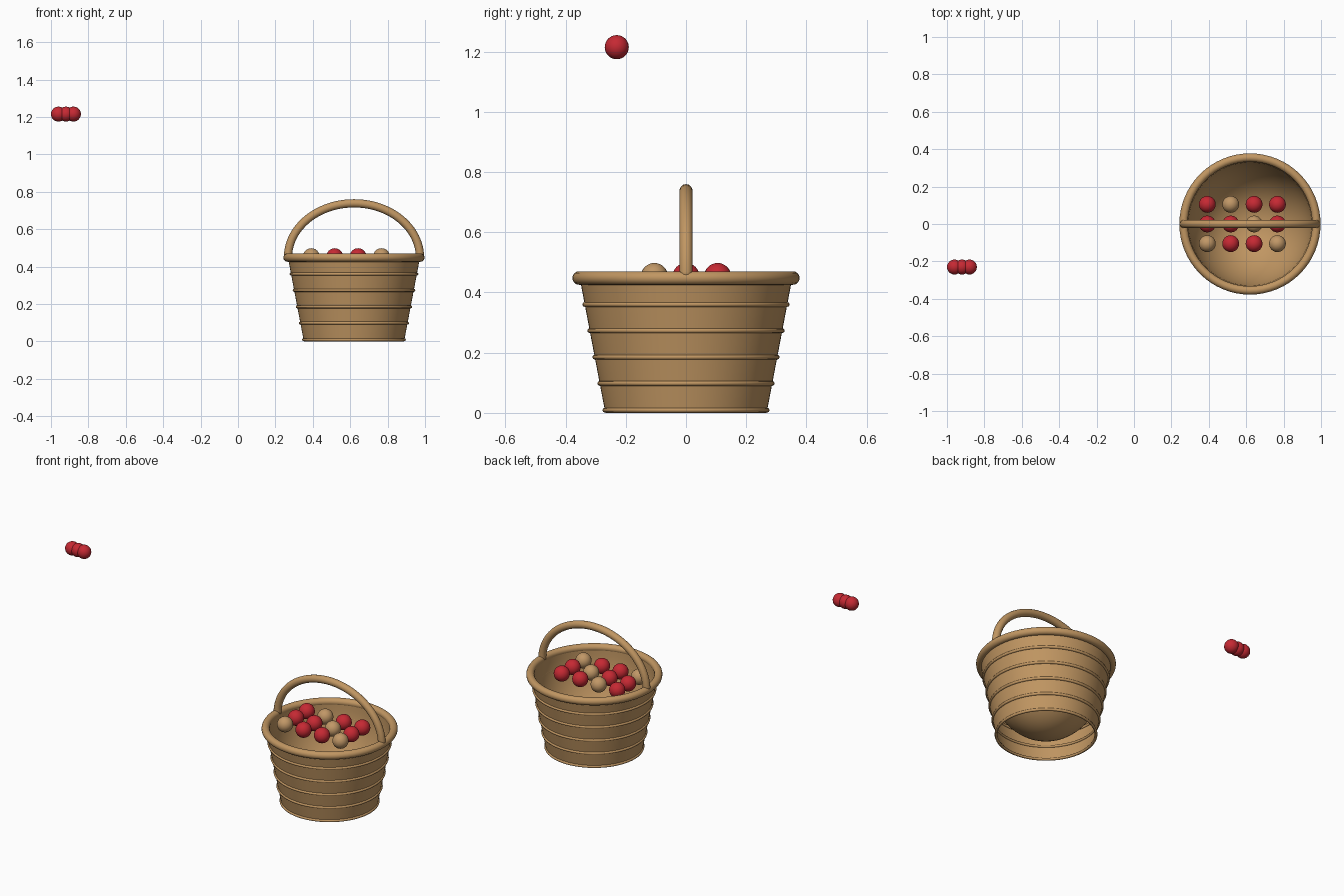
import bpy, bmesh, math
from mathutils import Vector

if "Cube" in bpy.data.objects:
    bpy.data.objects.remove(bpy.data.objects["Cube"])

CX = 0.62   # basket centre on x
SEG = 64


def material(name, rgb):
    m = bpy.data.materials.new(name)
    m.diffuse_color = (*rgb, 1)
    m.use_nodes = True
    m.node_tree.nodes["Principled BSDF"].inputs["Base Color"].default_value = m.diffuse_color
    return m


WICKER = material("wicker tan", (0.53, 0.305, 0.122))
RED = material("berry red", (0.56, 0.022, 0.033))
PALE = material("ball tan", (0.53, 0.31, 0.135))


def finish(bm, name, mat, loc=(CX, 0, 0)):
    bmesh.ops.recalc_face_normals(bm, faces=bm.faces)
    for f in bm.faces:
        f.smooth = True
    me = bpy.data.meshes.new(name)
    bm.to_mesh(me)
    bm.free()
    me.materials.append(mat)
    ob = bpy.data.objects.new(name, me)
    ob.location = loc
    bpy.context.collection.objects.link(ob)
    return ob


def lathe(name, profile, mat):
    bm = bmesh.new()
    vs = [bm.verts.new((r, 0, z)) for r, z in profile]
    es = [bm.edges.new(p) for p in zip(vs, vs[1:])]
    bmesh.ops.spin(bm, geom=vs + es, axis=(0, 0, 1), cent=(0, 0, 0),
                   steps=SEG, angle=2 * math.pi)
    bmesh.ops.remove_doubles(bm, verts=bm.verts, dist=1e-5)
    return finish(bm, name, mat)


def hoop(name, radius, thick, z, sides):
    prof = [(radius + thick * math.cos(2 * math.pi * i / sides),
             z + thick * math.sin(2 * math.pi * i / sides)) for i in range(sides + 1)]
    return lathe(name, prof, WICKER)


def ball(name, loc, radius, mat):
    bm = bmesh.new()
    bmesh.ops.create_uvsphere(bm, u_segments=24, v_segments=16, radius=radius)
    return finish(bm, name, mat, loc)


def wall_radius(z):
    return 0.268 + 0.19 * z


# Tapered open wall
lathe("basket_wall", [(wall_radius(0), 0), (wall_radius(0.44), 0.44)], WICKER)

# Rounded inner bowl hanging from the rim
lathe("inner_bowl", [(0.335 * math.sin(a), 0.44 - 0.435 * math.cos(a))
                     for a in (math.pi / 2 * i / 20 for i in range(21))], WICKER)

# Woven bands and thick rim
for i, z in enumerate((0.009, 0.098, 0.185, 0.273, 0.36)):
    hoop(f"band_{i + 1}", wall_radius(z), 0.008, z, 8)
hoop("rim", 0.355, 0.0225, 0.448, 16)

# Arched handle, a round tube along a half ellipse
bm = bmesh.new()
N, S, T = 48, 14, 0.022
rings = []
for i in range(N + 1):
    a = math.pi * i / N
    c = Vector((0.353 * math.cos(a), 0, 0.448 + 0.29 * math.sin(a)))
    out = Vector((0.29 * math.cos(a), 0, 0.353 * math.sin(a))).normalized()
    rings.append([bm.verts.new(c + T * (math.cos(b) * out + math.sin(b) * Vector((0, 1, 0))))
                  for b in (2 * math.pi * k / S for k in range(S))])
for r0, r1 in zip(rings, rings[1:]):
    for k in range(S):
        bm.faces.new((r0[k], r0[(k + 1) % S], r1[(k + 1) % S], r1[k]))
bm.faces.new(rings[0])
bm.faces.new(rings[-1])
finish(bm, "handle", WICKER)

# Balls in the basket: three rows of four, front to back
for row, colours in enumerate(("TRRT", "RRTR", "RTRR")):
    for col, c in enumerate(colours):
        ball(f"basket_ball_{row}_{col}",
             (0.392 + 0.125 * col, 0.105 * (row - 1), 0.453), 0.045,
             RED if c == "R" else PALE)

# Cluster of three floating balls
for i in range(3):
    ball(f"floating_ball_{i + 1}", (-0.96 + 0.04 * i, -0.23, 1.215), 0.04, RED)
